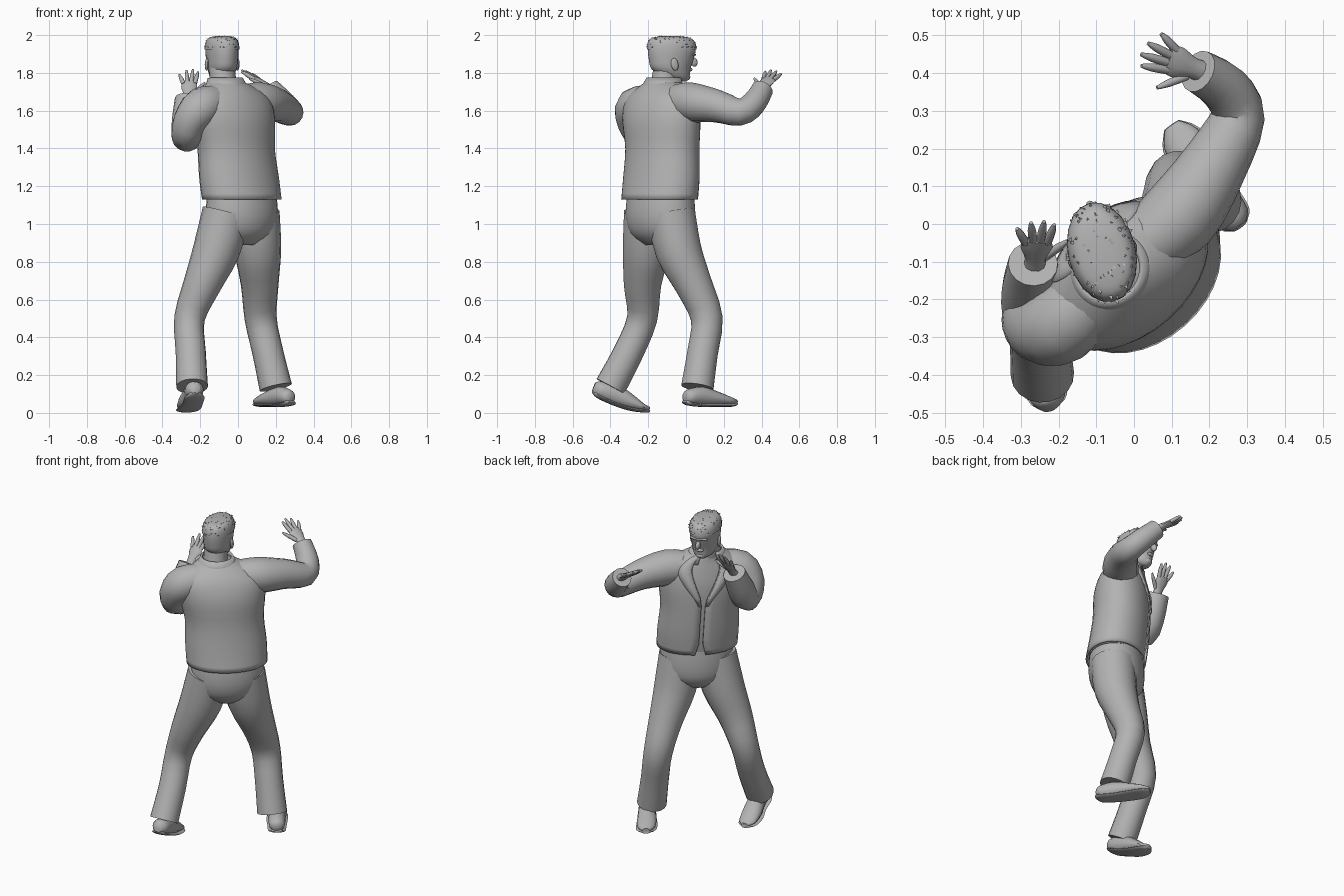
import bpy, bmesh, math, random
from mathutils import Vector, Matrix

random.seed(4)
cube = bpy.data.objects.get("Cube")
if cube:
    bpy.data.objects.remove(cube)

grey = bpy.data.materials.new("plain_grey")
grey.use_nodes = True
grey.diffuse_color = (0.45, 0.45, 0.45, 1)
grey.node_tree.nodes["Principled BSDF"].inputs["Base Color"].default_value = (0.45, 0.45, 0.45, 1)

TAU = math.tau
RIGHT = Vector((0.75, 0.66, 0))    # across the shoulders
FRONT = Vector((-0.66, 0.75, 0))   # where the chest points


def finish(name, bm, thickness=0, angle=50):
    bmesh.ops.recalc_face_normals(bm, faces=bm.faces)
    mesh = bpy.data.meshes.new(name)
    bm.to_mesh(mesh)
    bm.free()
    mesh.materials.append(grey)
    ob = bpy.data.objects.new(name, mesh)
    bpy.context.scene.collection.objects.link(ob)
    bpy.ops.object.select_all(action='DESELECT')
    ob.select_set(True)
    bpy.context.view_layer.objects.active = ob
    bpy.ops.object.shade_smooth_by_angle(angle=math.radians(angle))
    if thickness:
        mod = ob.modifiers.new("Thickness", 'SOLIDIFY')
        mod.thickness = thickness
        mod.offset = 0
    return ob


def add_loft(bm, rings, closed=True):
    rows = [[bm.verts.new(p) for p in ring] for ring in rings]
    n = len(rows[0])
    for low, high in zip(rows, rows[1:]):
        for i in range(n if closed else n - 1):
            j = (i + 1) % n
            bm.faces.new((low[i], low[j], high[j], high[i]))
    if closed:
        bm.faces.new(rows[0][::-1])
        bm.faces.new(rows[-1])


def spline(keys, steps=3):
    # smooth interpolation through rows of numbers
    keys = [Vector(k) for k in keys]
    out = []
    for i in range(len(keys) - 1):
        a, b, c, d = keys[max(i - 1, 0)], keys[i], keys[i + 1], keys[min(i + 2, len(keys) - 1)]
        for s in range(steps):
            t = s / steps
            out.append(b + (c - a) * (t / 2) + (a * 2 - b * 5 + c * 4 - d) * (t * t / 2)
                       + (b * 3 - a - c * 3 + d) * (t ** 3 / 2))
    return out + [keys[-1]]


def add_tube(bm, keys, side, sides=14, steps=3):
    # keys: x, y, z, radius (and optional second radius); side: first cross axis
    rows = spline(keys, steps)
    pts = [Vector(r[:3]) for r in rows]
    side = Vector(side)
    rings = []
    for i, (p, r) in enumerate(zip(pts, rows)):
        d = (pts[min(i + 1, len(pts) - 1)] - pts[max(i - 1, 0)]).normalized()
        side = (side - d * side.dot(d)).normalized()
        up = d.cross(side)
        rings.append([p + side * r[3] * math.cos(TAU * k / sides)
                      + up * r[len(r) - 1] * math.sin(TAU * k / sides) for k in range(sides)])
    add_loft(bm, rings)


def tube(name, keys, side=(1, 0, 0), sides=14, steps=3):
    bm = bmesh.new()
    add_tube(bm, keys, side, sides, steps)
    return finish(name, bm)


def section(row, t, scale=1):
    # point on the body at angle t from the chest; row: x, y, z, half width, half depth
    return (Vector(row[:3]) + FRONT * row[4] * scale * math.cos(t)
            + RIGHT * row[3] * scale * math.sin(t))


def body(name, rows, gap=None, scale=1, sides=32, thickness=0):
    bm = bmesh.new()
    rings = []
    for r in rows:
        g = gap(r[2]) if gap else 0
        n = sides if gap else sides - 1
        span = TAU - 2 * g if gap else TAU * n / sides
        rings.append([section(r, g + span * k / n, scale) for k in range(n + 1)])
    add_loft(bm, rings, closed=gap is None)
    return finish(name, bm, thickness)


# Jacket, open at the chest, over a shirt
torso = spline([(0.02, -0.14, 1.13, 0.23, 0.168), (0.005, -0.13, 1.25, 0.232, 0.165),
                (-0.01, -0.125, 1.4, 0.225, 0.16), (-0.02, -0.13, 1.55, 0.245, 0.158),
                (-0.03, -0.13, 1.65, 0.235, 0.135), (-0.045, -0.125, 1.71, 0.165, 0.108),
                (-0.065, -0.12, 1.75, 0.09, 0.085)])


def opening(z):
    return 0.05 + max(0, 1.2 - z) * 1.2 + max(0, z - 1.48) * 1.7


body("shirt", torso, scale=0.93)
body("jacket", torso, opening, thickness=0.012)

# Lapels folded back along the opening
for label, sign in (("left", -1), ("right", 1)):
    bm = bmesh.new()
    strip = [r for r in torso if r[2] > 1.44]
    add_loft(bm, [[section(r, sign * (opening(r[2]) + w * (0.05 + min(1, (r[2] - 1.44) * 5) * 0.3)),
                           1.05) for w in (0, 0.5, 1)] for r in strip], closed=False)
    finish(label + "_lapel", bm, 0.008)

# Collar standing around the neck
body("collar", [(-0.058, -0.122, 1.70, 0.125, 0.108), (-0.062, -0.122, 1.74, 0.104, 0.096),
                (-0.068, -0.118, 1.772, 0.088, 0.086)], lambda z: 0.5, thickness=0.012)

# Trousers
body("trouser_seat", spline([(0.02, -0.135, 1.18, 0.2, 0.15), (0.02, -0.135, 1.05, 0.212, 0.162),
                             (0.015, -0.13, 0.95, 0.19, 0.145), (0.01, -0.125, 0.89, 0.1, 0.09)]))
tube("left_trouser_leg", [(-0.06, -0.2, 1.06, 0.13), (-0.115, -0.212, 0.86, 0.124),
                          (-0.19, -0.23, 0.68, 0.1), (-0.257, -0.232, 0.5, 0.081),
                          (-0.25, -0.305, 0.32, 0.08), (-0.243, -0.4, 0.14, 0.084)], sides=18)
tube("right_trouser_leg", [(0.09, -0.08, 1.06, 0.13), (0.105, -0.04, 0.86, 0.124),
                           (0.115, 0.04, 0.68, 0.1), (0.12, 0.11, 0.5, 0.085),
                           (0.158, 0.088, 0.32, 0.082), (0.2, 0.06, 0.135, 0.087)], sides=18)

# Shoes, each an upper with a flat sole below
shoes = {
    "left": [(-0.225, -0.487, 0.135, 0.022, 0.03), (-0.23, -0.46, 0.125, 0.048, 0.045),
             (-0.24, -0.38, 0.098, 0.05, 0.055), (-0.26, -0.3, 0.06, 0.058, 0.042),
             (-0.272, -0.23, 0.03, 0.05, 0.02), (-0.278, -0.195, 0.022, 0.02, 0.011)],
    "right": [(0.28, -0.005, 0.085, 0.022, 0.025), (0.265, 0.015, 0.085, 0.045, 0.04),
              (0.22, 0.08, 0.088, 0.05, 0.052), (0.165, 0.16, 0.075, 0.056, 0.038),
              (0.125, 0.225, 0.063, 0.052, 0.024), (0.1, 0.262, 0.06, 0.022, 0.012)]}
for label, path in shoes.items():
    along = Vector(path[-1][:3]) - Vector(path[0][:3])
    across = Vector((along.y, -along.x, 0))
    tube(label + "_shoe", path, across)
    tube(label + "_sole", [(x, y, z - h * 0.9, w * 1.1, 0.01) for x, y, z, w, h in path], across)

# Sleeves
tube("left_sleeve", [(-0.09, -0.17, 1.65, 0.085), (-0.19, -0.265, 1.62, 0.105),
                     (-0.255, -0.275, 1.54, 0.09), (-0.27, -0.225, 1.465, 0.082),
                     (-0.272, -0.165, 1.55, 0.078), (-0.268, -0.105, 1.665, 0.066)], sides=16)
tube("right_sleeve", [(0.01, -0.07, 1.65, 0.085), (0.12, 0.02, 1.645, 0.105),
                      (0.215, 0.16, 1.625, 0.088), (0.275, 0.285, 1.592, 0.072),
                      (0.24, 0.36, 1.64, 0.066), (0.17, 0.405, 1.715, 0.058)], sides=16)


def hand(name, wrist, point, thumb):
    wrist, d, a = Vector(wrist), Vector(point).normalized(), Vector(thumb)
    a = (a - d * a.dot(d)).normalized()
    at = lambda along, over: wrist + d * along + a * over
    bm = bmesh.new()
    add_tube(bm, [(*at(-0.04, 0), 0.032, 0.026), (*at(0.01, 0), 0.028, 0.02),
                  (*at(0.06, 0), 0.042, 0.016), (*at(0.095, 0), 0.038, 0.012)], a, 10)
    # fingers: base and tip, along and over
    for b, o, l, s in ((0.02, 0.025, 0.095, 0.082), (0.085, 0.028, 0.165, 0.042),
                       (0.09, 0.009, 0.178, 0.014), (0.09, -0.011, 0.17, -0.02),
                       (0.08, -0.03, 0.142, -0.056)):
        tip, base = at(l, s), at(b, o)
        add_tube(bm, [(*base, 0.012), (*base.lerp(tip, 0.6), 0.011), (*tip, 0.005)], a, 8, 2)
    finish(name, bm)


hand("left_hand", (-0.262, -0.098, 1.675), (0.01, 0.11, 0.15), (1, 0, 0))
hand("right_hand", (0.165, 0.41, 1.72), (-0.12, 0.045, 0.08), (-0.35, -0.93, 0))

# Head, built facing +y and then turned a little
tube("neck", [(-0.07, -0.13, 1.66, 0.075), (-0.08, -0.115, 1.76, 0.07), (-0.085, -0.1, 1.85, 0.068)])
CENTRE = Vector((-0.085, -0.075, 0))
turn = Matrix.Translation(CENTRE) @ Matrix.Rotation(math.radians(14), 4, 'Z')
skull = spline([(1.755, 0.05, 0.025, 0.03), (1.775, 0.025, 0.055, 0.07), (1.82, -0.005, 0.075, 0.105),
                (1.87, -0.004, 0.082, 0.121), (1.92, 0, 0.085, 0.13), (1.96, -0.002, 0.079, 0.123),
                (1.983, -0.005, 0.062, 0.098), (1.992, -0.006, 0.028, 0.045)])


def skull_point(row, t, grow=0):
    z, y, rx, ry = row
    return turn @ Vector(((rx + grow) * math.cos(t), y + (ry + grow) * math.sin(t), z + grow * 0.5))


def skull_loft(name, rows, grow):
    bm = bmesh.new()
    add_loft(bm, [[skull_point(r, TAU * k / 20, grow) for k in range(20)] for r in rows])
    finish(name, bm)


skull_loft("head", skull, 0)
skull_loft("hair", [r for r in skull if r[0] > 1.915], 0.005)

# Short tufts of hair
bm = bmesh.new()
for _ in range(90):
    row = random.choice([r for r in skull if r[0] > 1.93])
    t = random.uniform(0, TAU)
    p, q = skull_point(row, t, 0.002), skull_point(row, t, 0.01)
    q.z = min(q.z, 1.999)
    lean = Vector((random.uniform(-1, 1), random.uniform(-1, 1), 0)) * 0.006
    corners = [bm.verts.new(p + Vector((0.006 * math.cos(TAU * k / 3), 0.006 * math.sin(TAU * k / 3), 0)))
               for k in range(3)]
    tip = bm.verts.new(q + lean)
    for k in range(3):
        bm.faces.new((corners[k], corners[(k + 1) % 3], tip))
finish("hair_tufts", bm)


def blob(name, place, size, tilt=0):
    bm = bmesh.new()
    shape = Matrix.Translation(place) @ Matrix.Rotation(tilt, 4, 'X') @ Matrix.Diagonal((*size, 1))
    bmesh.ops.create_uvsphere(bm, u_segments=12, v_segments=8, radius=1, matrix=turn @ shape)
    finish(name, bm)


# Face
blob("nose", (0, 0.12, 1.858), (0.014, 0.02, 0.026), 0.4)
blob("brow", (0, 0.108, 1.897), (0.055, 0.02, 0.011))
blob("mouth", (0, 0.097, 1.818), (0.026, 0.014, 0.011))
blob("chin", (0, 0.075, 1.778), (0.03, 0.026, 0.02))
for label, sign in (("left", -1), ("right", 1)):
    blob(label + "_ear", (sign * 0.084, -0.005, 1.845), (0.01, 0.02, 0.034), 0.2)
